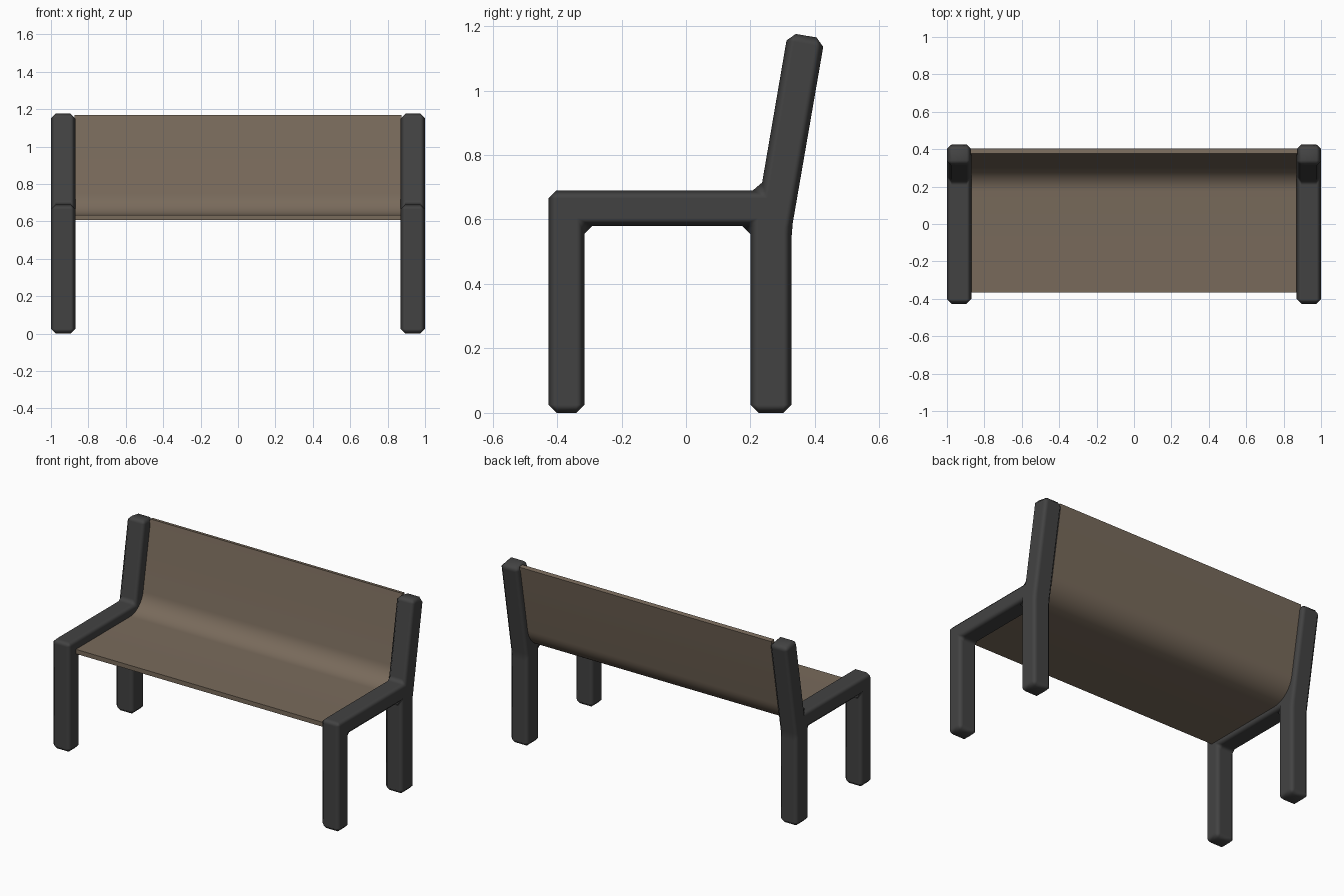
import bpy, bmesh
from math import sin, cos, tan, radians

if "Cube" in bpy.data.objects:
    bpy.data.objects.remove(bpy.data.objects["Cube"])


def material(name, rgb):
    m = bpy.data.materials.new(name)
    m.diffuse_color = (*rgb, 1)
    m.use_nodes = True
    m.node_tree.nodes["Principled BSDF"].inputs["Base Color"].default_value = m.diffuse_color
    return m


def extrude_profile(name, profile, x0, x1, mat, bevel=0.0):
    """Extrude a (y, z) outline along x, with an optional chamfer on every edge."""
    bm = bmesh.new()
    face = bm.faces.new([bm.verts.new((x0, y, z)) for y, z in profile])
    ext = bmesh.ops.extrude_face_region(bm, geom=[face])
    verts = [g for g in ext["geom"] if isinstance(g, bmesh.types.BMVert)]
    bmesh.ops.translate(bm, verts=verts, vec=(x1 - x0, 0, 0))
    bmesh.ops.recalc_face_normals(bm, faces=bm.faces)
    if bevel:
        bmesh.ops.bevel(bm, geom=bm.edges[:], offset=bevel, segments=1,
                        profile=0.5, affect='EDGES')
    me = bpy.data.meshes.new(name)
    bm.to_mesh(me)
    bm.free()
    me.materials.append(mat)
    ob = bpy.data.objects.new(name, me)
    bpy.context.collection.objects.link(ob)
    bpy.ops.object.select_all(action='DESELECT')
    ob.select_set(True)
    bpy.context.view_layer.objects.active = ob
    return ob


dark = material("dark_metal", (0.055, 0.055, 0.055))
brown = material("brown_panel", (0.19, 0.145, 0.105))

# Side frames: legs, armrest rail and leaning back post in one outline
frame = [(-0.427, 0), (-0.315, 0), (-0.315, 0.58), (0.2, 0.58), (0.2, 0),
         (0.327, 0), (0.327, 0.565), (0.43, 1.16), (0.316, 1.18),
         (0.232, 0.69), (-0.427, 0.69)]
for side, x0, x1 in (("left", -1.0, -0.87), ("right", 0.87, 1.0)):
    ob = extrude_profile(side + "_frame", frame, x0, x1, dark, bevel=0.025)
    bpy.ops.object.shade_smooth()
    wn = ob.modifiers.new("weighted_normals", 'WEIGHTED_NORMAL')
    wn.weight = 100

# Seat and backrest: one thin sheet with a rounded bend
thick, lean, run = 0.028, radians(10), 0.11
cy, cz = 0.282, 0.635                       # sharp corner of the upper surface
turn = radians(90) - lean
radius = run / tan(turn / 2)
ay, az = cy - run, cz + radius              # bend centre


def sheet_side(offset):
    pts = [(-0.365, cz - offset)]
    for i in range(13):
        a = radians(-90) + turn * i / 12
        pts.append((ay + (radius + offset) * cos(a), az + (radius + offset) * sin(a)))
    pts.append((cy + 0.543 * sin(lean) + offset * cos(lean),
                cz + 0.543 * cos(lean) - offset * sin(lean)))
    return pts


extrude_profile("seat_and_backrest", sheet_side(0) + sheet_side(thick)[::-1],
                -0.875, 0.875, brown)
bpy.ops.object.shade_smooth_by_angle(angle=radians(30))
